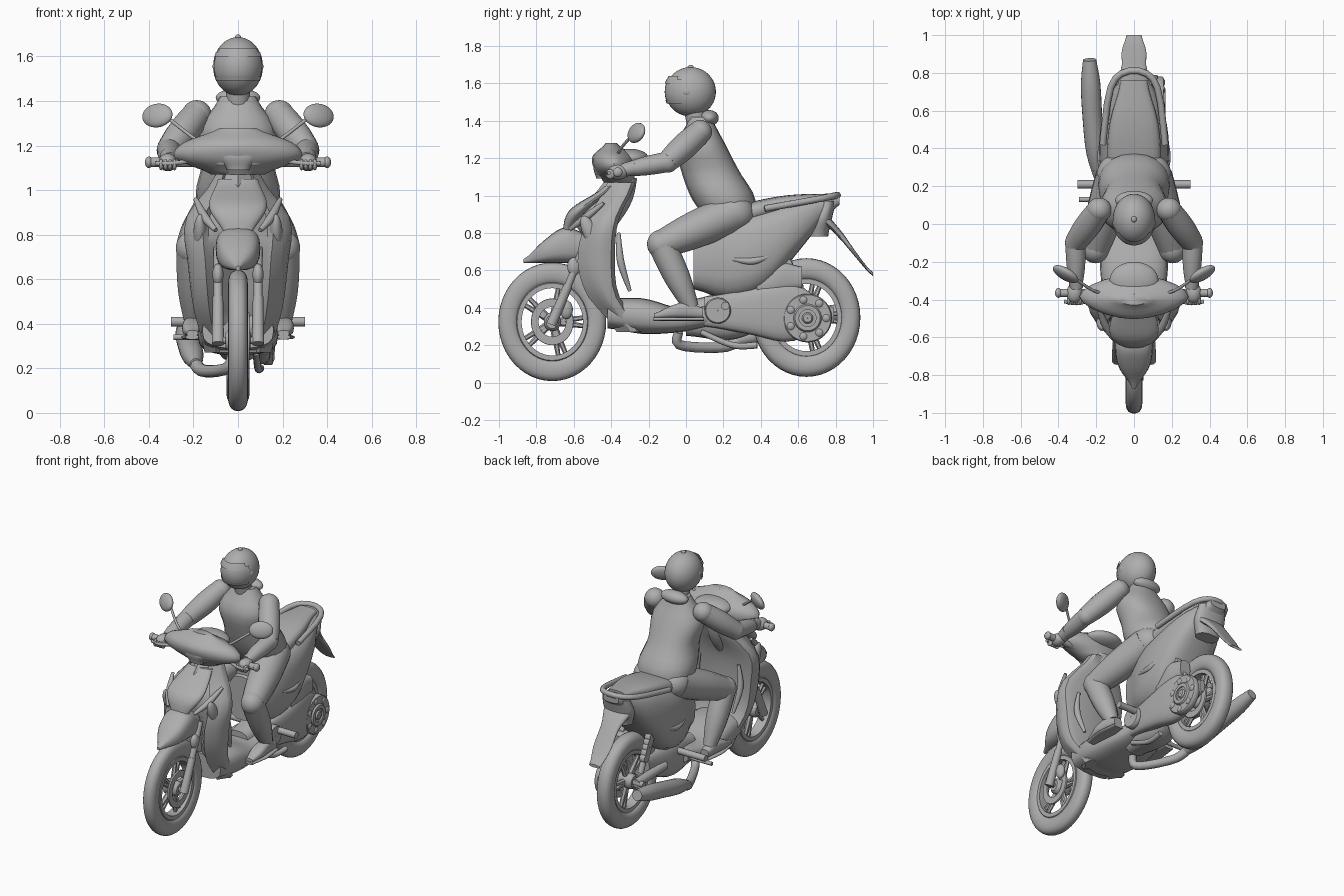
import bpy, bmesh
from math import sin, cos, pi, radians
from mathutils import Vector, Euler

if "Cube" in bpy.data.objects:
    bpy.data.objects.remove(bpy.data.objects["Cube"])

grey = bpy.data.materials.new("plain_grey")
grey.use_nodes = True
grey.diffuse_color = (.42, .42, .42, 1)
grey.node_tree.nodes["Principled BSDF"].inputs["Base Color"].default_value = grey.diffuse_color


def finish(name, bm, mirror=False):
    """Turn a bmesh into a shaded object, optionally repeated on the other side."""
    bmesh.ops.recalc_face_normals(bm, faces=bm.faces[:])
    mesh = bpy.data.meshes.new(name)
    bm.to_mesh(mesh)
    bm.free()
    mesh.materials.append(grey)
    mesh.shade_smooth()
    mesh.set_sharp_from_angle(angle=radians(45))
    part = bpy.data.objects.new(name, mesh)
    bpy.context.scene.collection.objects.link(part)
    if mirror:
        part.modifiers.new("other_side", "MIRROR").use_mirror_merge = False


def skin(name, rings, closed=False, mirror=False):
    """Join a list of equal rings with quads and cap the open ends."""
    bm = bmesh.new()
    loops = [[bm.verts.new(point) for point in ring] for ring in rings]
    pairs = list(zip(loops, loops[1:]))
    if closed:
        pairs.append((loops[-1], loops[0]))
    else:
        bm.faces.new(loops[0])
        bm.faces.new(loops[-1])
    for near, far in pairs:
        for j in range(len(near)):
            bm.faces.new((near[j - 1], near[j], far[j], far[j - 1]))
    finish(name, bm, mirror)


def sample(values, t):
    """Smooth curve through evenly spaced numbers or vectors, t from start to end."""
    last = len(values) - 1
    k = t * last
    i = min(int(k), last - 1)
    f = k - i
    here, there = values[i], values[i + 1]
    leave = (there - values[max(i - 1, 0)]) / 2
    arrive = (values[min(i + 2, last)] - here) / 2
    step = there - here
    return here + leave * f + (step * 3 - leave * 2 - arrive) * f ** 2 + (leave + arrive - step * 2) * f ** 3


def stations(count=14):
    return [i / (count - 1) for i in range(count)]


def oval(sides=20, square=1):
    """Unit oval; a lower square value gives fuller corners, a higher one a diamond."""
    bend = lambda v: abs(v) ** square * (1 if v > 0 else -1)
    angles = [2 * pi * i / sides for i in range(sides)]
    return [(bend(cos(a)), bend(sin(a))) for a in angles]


def upright(name, bottom, top, y, width, depth, square=.85):
    """Body built from level sections stacked from bottom to top."""
    rings = []
    for t in stations():
        centre, w, d = (sample(values, t) for values in (y, width, depth))
        z = bottom + (top - bottom) * t
        rings.append([Vector((a * w, centre + b * d, z)) for a, b in oval(square=square)])
    skin(name, rings)


def lengthwise(name, front, back, width, low, high, x=0, square=.7, mirror=False):
    """Body built from cross-sections running from front to back."""
    rings = []
    for t in stations():
        w, lo, hi = (sample(values, t) for values in (width, low, high))
        y = front + (back - front) * t
        rings.append([Vector((x + a * w, y, (lo + hi + b * (hi - lo)) / 2)) for a, b in oval(square=square)])
    skin(name, rings, mirror=mirror)


def tube(name, points, radii, sides=14, mirror=False):
    """Round bar along a smooth path with a changing radius."""
    path = [Vector(p) for p in points]
    span = path[-1] - path[0]
    side = Vector((0, 0, 1)) if abs(span.x) > .7 * span.length else Vector((1, 0, 0))
    steps = stations(14 if len(path) + len(radii) > 4 else 2)
    spine = [sample(path, t) for t in steps]
    rings = []
    for i, (t, p) in enumerate(zip(steps, spine)):
        along = spine[min(i + 1, len(spine) - 1)] - spine[max(i - 1, 0)]
        u = along.cross(side).normalized()
        v = along.cross(u).normalized()
        rings.append([p + (u * a + v * b) * sample(radii, t) for a, b in oval(sides)])
    skin(name, rings, mirror=mirror)


def rod(name, start, end, radius, mirror=False):
    tube(name, [start, end], (radius, radius), mirror=mirror)


def crossbar(name, reach, y, z, radius):
    rod(name, (-reach, y, z), (reach, y, z), radius)


def ball(name, centre, size, turn=(0, 0, 0), keep=None, mirror=False):
    """Ellipsoid; keep tests unit-sphere face centres to leave only a shell patch."""
    bm = bmesh.new()
    bmesh.ops.create_uvsphere(bm, u_segments=32, v_segments=20, radius=1)
    if keep:
        unwanted = [f for f in bm.faces if not keep(f.calc_center_median())]
        bmesh.ops.delete(bm, geom=unwanted, context="FACES")
    for v in bm.verts:
        v.co = Vector(size) * v.co
        v.co.rotate(Euler([radians(angle) for angle in turn]))
        v.co += Vector(centre)
    finish(name, bm, mirror)


def lathe(name, profile, centre, squash=1):
    """Spin a closed (x, radius) profile about a sideways axle."""
    cx, cy, cz = centre
    skin(name, [[Vector((cx + x, cy + r * squash * a, cz + r * b)) for x, r in profile] for a, b in oval(48)], True)


def disc(name, centre, radius, half, inner=.002, squash=1):
    edge = half / 4
    half_profile = [(half, inner), (half, radius - edge), (half - edge, radius)]
    lathe(name, half_profile + [(-x, r) for x, r in reversed(half_profile)], centre, squash)


# Wheels: tyre, rim, hub, brake disc and paired spokes
SQUASH = .91
front_hub = Vector((0, -.715, .325))
rear_hub = Vector((0, .644, .348))
for tag, hub, half in (("front", front_hub, .044), ("rear", rear_hub, .052)):
    lathe(tag + "_tyre", [(half * a, .257 + .06 * b) for a, b in oval(square=.85)], hub, SQUASH)
    disc(tag + "_rim", hub, .215, .035, inner=.18, squash=SQUASH)
    disc(tag + "_hub", hub, .05, .055, squash=SQUASH)
    disc(tag + "_brake_disc", hub + Vector((.045, 0, 0)), .125, .006, inner=.08, squash=SQUASH)
    for spoke in range(5):
        angle = 2 * pi * spoke / 5
        for lean in (-.12, .12):
            rim = Vector((0, SQUASH * cos(angle + lean), sin(angle + lean))) * .19
            tube(tag + "_spoke", [hub, hub + rim], (.02, .012), sides=6)

# Front fork and fender
crossbar("front_axle", .11, front_hub.y, front_hub.z, .016)
fork_foot, fork_middle, fork_top = (.09, -.72, .31), (.09, -.63, .52), (.09, -.54, .74)
tube("fork_sliders", [fork_foot, fork_middle], (.028, .024), mirror=True)
rod("fork_tubes", fork_middle, fork_top, .02, mirror=True)
ball("fork_brackets", (.09, -.6, .62), (.025, .035, .05), mirror=True)
ball("brake_caliper", (.065, -.64, .39), (.025, .035, .05))
lengthwise("front_fender", -.87, -.54, width=(.01, .08, .1, .09), low=(.64, .64), high=(.66, .76, .83, .8))

# Leg shield: U-shaped sections with a hollow for the wheel
shield = []
for t in stations():
    w = sample((.15, .2, .225, .235, .1), t)
    back = sample((-.24, -.36, -.38, -.36, -.27), t)
    front = sample((-.37, -.53, -.58, -.53, -.42), t)
    hollow = sample((-.36, -.4, -.42, -.6, -.44), t)
    flank = [(w * .75, back), (w * .95, back - .02), (w, back - .06), (w * .97, (back + front) / 2),
             (w * .85, front + .05), (w * .65, front), (w * .55, front + .03)]
    outline = [(0, back)] + flank + [(0, hollow)] + [(-x, y) for x, y in reversed(flank)]
    shield.append([Vector((x, y, .27 + .8 * t)) for x, y in outline])
skin("leg_shield", shield)

# Pointed nose panel, shield trim and turn lamps
upright("nose_panel", .8, 1.05, y=(-.64, -.57, -.41), width=(.06, .13, .09), depth=(.02, .05, .03))
tube("nose_fins", [(.19, -.44, .96), (.15, -.54, .88), (.1, -.62, .82)], (.01, .02, .01), mirror=True)
tube("shield_trims", [(.15, -.36, .8), (.17, -.35, .65), (.15, -.3, .49)], (.01, .02, .01), mirror=True)
ball("turn_lamps", (.17, -.51, .8), (.03, .04, .1), turn=(25, 0, 0), mirror=True)

# Handlebar cowl with pointed sides, headlamps, dash and controls
upright("handlebar_cowl", 1.07, 1.28, y=(-.36, -.38, -.39, -.4), width=(.12, .28, .25, .08),
        depth=(.08, .11, .11, .03), square=1.15)
ball("dash_hood", (0, -.3, 1.2), (.13, .1, .05))
upright("cowl_beak", 1.09, 1.22, y=(-.45, -.47, -.45), width=(.05, .09, .12), depth=(.03, .02))
ball("headlamps", (.125, -.435, 1.15), (.085, .02, .03), turn=(0, -22, 24), mirror=True)
crossbar("handlebar", .36, -.37, 1.125, .016)
crossbar("grips", .39, -.365, 1.125, .022)
ball("bar_ends", (.4, -.365, 1.125), (.018, .026, .026), mirror=True)
tube("steering_column", [(0, -.33, 1.1), (0, -.36, .95), (0, -.53, .7)], (.07, .04))
tube("brake_levers", [(.22, -.4, 1.13), (.3, -.42, 1.12), (.37, -.41, 1.12)], (.01, .01), mirror=True)
tube("mirror_stalks", [(.15, -.37, 1.2), (.22, -.35, 1.25), (.31, -.29, 1.32)], (.008, .008), mirror=True)
ball("mirrors", (.362, -.265, 1.335), (.076, .028, .056), turn=(-20, 0, 30), mirror=True)

# Floor, engine and drive case
lengthwise("footboard", -.42, .16, width=(.16, .18, .17, .13), low=(.29, .26, .27, .3), high=(.45, .45, .4, .42))
lengthwise("engine_block", 0, .5, width=(.08, .1, .07), low=(.25, .23, .32), high=(.44, .49, .48))
lengthwise("drive_case", .1, .79, x=.105, width=(.03, .05, .05, .02), low=(.3, .26, .22, .32),
           high=(.46, .5, .54, .4))
lengthwise("air_box", .38, .62, x=.1, width=(.04, .05, .04), low=(.46, .5), high=(.56, .64, .62))
clutch = Vector((.135, .65, .345))
disc("front_pulley_cover", (.145, .17, .385), .07, .025)
disc("clutch_cover", clutch, .13, .022)
disc("clutch_ring", clutch, .075, .032, inner=.045)
disc("clutch_cap", clutch, .03, .032)
for rib in range(7):
    angle = 2 * pi * rib / 7
    ball("case_rib", clutch + Vector((0, .1 * cos(angle), .1 * sin(angle))), (.03, .03, .03))

# Suspension, pegs and stand
shock_top, shock_foot = Vector((.1, .47, .78)), Vector((.1, .64, .42))
rod("rear_shocks", shock_top, shock_foot, .02, mirror=True)
for coil in stations(8):
    for side in (-1, 1):
        centre = shock_top.lerp(shock_foot, .15 + coil * .6)
        disc("shock_coil", centre * Vector((side, 1, 1)), .032, .02)
rod("swing_arms", (.08, .35, .36), (.08, .66, .35), .03, mirror=True)
crossbar("rear_axle", .13, rear_hub.y, rear_hub.z, .02)
crossbar("passenger_pegs", .3, .21, .41, .022)
rod("brake_pedal", (-.12, .13, .34), (-.29, .13, .34), .013)
tube("centre_stand", [(.08, .08, .27), (.09, .25, .2), (.1, .38, .2)], (.015, .018))

# Exhaust
tube("exhaust_pipe", [(-.02, -.04, .27), (-.05, -.03, .2), (-.16, .2, .19), (-.2, .3, .24)], (.025, .03))
tube("muffler", [(-.19, .25, .22), (-.22, .56, .31), (-.235, .87, .39)], (.025, .05, .052, .052, .035), sides=20)

# Rear bodywork, seat and tail
lengthwise("rear_body", .04, .82, width=(.1, .17, .185, .15, .06), low=(.5, .44, .5, .73, .95),
           high=(.8, .89, .94, .98, 1))
lengthwise("seat", .06, .76, width=(.08, .14, .13, .07), low=(.78, .84, .91, .96), high=(.86, .95, 1, 1.01))
rail = [Vector((.165, .42, .93)), Vector((.13, .7, .98)), Vector((.06, .8, 1))]
tube("grab_rail", rail + [p * Vector((-1, 1, 1)) for p in reversed(rail)], (.018, .018))
tube("side_creases", [(.165, .25, .66), (.175, .36, .65), (.16, .48, .69)], (.01, .02, .01), mirror=True)
upright("tail_lamp", .78, .97, y=(.71, .73, .76), width=(.08, .11, .1), depth=(.05, .05, .04))
lengthwise("rear_mudguard", .66, 1, width=(.1, .1, .066, .065, .04), low=(.86, .84, .76, .66, .57),
           high=(.93, .9, .81, .69, .59))

# Rider: torso, collar and helmet
upright("rider_torso", .84, 1.42, y=(.24, .2, .13, .08, .08), width=(.16, .19, .16, .175, .08),
        depth=(.12, .17, .155, .13, .06), square=.9)
rod("rider_neck", (0, .06, 1.38), (0, .04, 1.48), .055)
ball("collar", (0, .125, 1.415), (.1, .05, .042))
head, shell = Vector((0, .025, 1.555)), Vector((.112, .135, .132))
ball("helmet", head, shell)
ball("visor", head, shell * 1.03, keep=lambda c: c.y < -.3 and abs(c.z) < .5)
ball("visor_brow", head, shell * 1.08, keep=lambda c: c.y < -.4 and .35 < c.z < .55)
ball("visor_lip", head, shell * 1.06, keep=lambda c: c.y < -.4 and -.5 < c.z < -.3)
ball("helmet_knob", head + Vector((0, 0, shell.z)), (.014, .016, .012))
ball("visor_pivots", head + Vector((.098, -.02, 0)), (.016, .025, .025), mirror=True)

# Rider arms
shoulder, elbow, wrist = (.185, .075, 1.34), (.31, -.1, 1.18), (.305, -.34, 1.135)
ball("shoulders", shoulder, (.066, .064, .064), mirror=True)
tube("upper_arms", [shoulder, elbow], (.064, .07, .058), mirror=True)
ball("elbows", elbow, (.055, .06, .058), mirror=True)
tube("forearms", [elbow, wrist], (.055, .05, .03), mirror=True)
tube("glove_cuffs", [(.31, -.27, 1.15), wrist], (.042, .035), mirror=True)
ball("hands", (.315, -.365, 1.125), (.042, .055, .04), mirror=True)
for finger in stations(4):
    ball("fingers", (.285 + .06 * finger, -.405, 1.115), (.011, .024, .026), mirror=True)

# Rider legs and shoes
hip, knee, ankle = (.1, .25, .905), (.205, -.13, .74), (.2, .03, .4)
ball("hips", hip, (.1, .115, .1), mirror=True)
tube("thighs", [hip, knee], (.105, .1, .075), mirror=True)
ball("knees", knee, (.074, .078, .078), mirror=True)
tube("shins", [knee, ankle], (.074, .07, .04), mirror=True)
lengthwise("shoes", -.17, .09, x=.205, width=(.025, .045, .04, .03), low=(.345, .345), high=(.37, .41, .43, .4),
           mirror=True)
lengthwise("shoe_soles", -.175, .095, x=.205, width=(.03, .05, .036), low=(.33, .33), high=(.35, .35), mirror=True)
